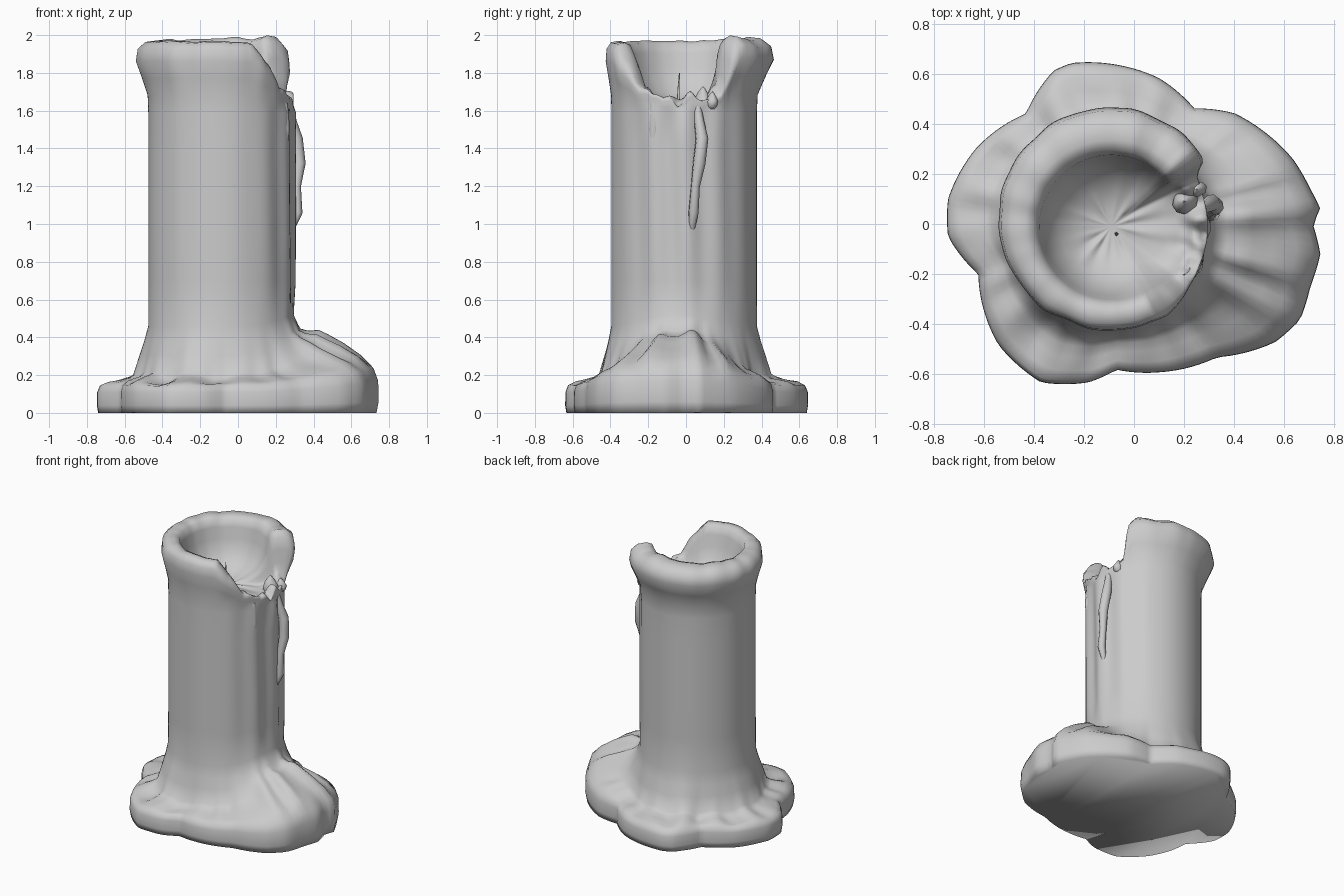
import bpy
import bmesh
import math
from mathutils import Vector, noise

cube = bpy.data.objects.get("Cube")
if cube:
    bpy.data.objects.remove(cube, do_unlink=True)

wax = bpy.data.materials.new("grey wax")
wax.use_nodes = True
wax.diffuse_color = (0.6, 0.6, 0.6, 1)
wax.node_tree.nodes["Principled BSDF"].inputs["Base Color"].default_value = wax.diffuse_color

CENTRE = Vector((-0.09, -0.01, 0))
COLUMN = 0.385
STEPS = 144
POOL = 1.61


def around(table, deg):
    """Interpolate a closed table of (angle, value) pairs."""
    table = sorted(table)
    table = [(table[-1][0] - 360, table[-1][1])] + table + [(table[0][0] + 360, table[0][1])]
    for (a, u), (b, v) in zip(table, table[1:]):
        if a <= deg <= b:
            return u + (v - u) * (deg - a) / max(b - a, 1e-6)


def finish(obj, angle):
    obj.data.materials.append(wax)
    bpy.ops.object.select_all(action='DESELECT')
    obj.select_set(True)
    bpy.context.view_layer.objects.active = obj
    bpy.ops.object.shade_smooth_by_angle(angle=math.radians(angle))


def mesh_object(name, bm, angle):
    bmesh.ops.recalc_face_normals(bm, faces=bm.faces)
    mesh = bpy.data.meshes.new(name)
    bm.to_mesh(mesh)
    bm.free()
    obj = bpy.data.objects.new(name, mesh)
    bpy.context.collection.objects.link(obj)
    finish(obj, angle)


# Outline of the melted puddle, and the rim height with its broken notch
outline = [(.74, .06), (.71, 0), (.74, -.12), (.7, -.25), (.66, -.38), (.56, -.47),
           (.33, -.53), (.1, -.59), (-.07, -.58), (-.18, -.63), (-.37, -.63),
           (-.54, -.48), (-.62, -.2), (-.74, -.05), (-.74, .1), (-.63, .3),
           (-.43, .44), (-.32, .61), (-.25, .64), (-.05, .63), (.1, .58),
           (.24, .46), (.4, .44), (.5, .38), (.63, .26), (.7, .14)]
puddle = []
for x, y in outline:
    d = Vector((x, y, 0)) - CENTRE
    puddle.append((math.degrees(math.atan2(d.y, d.x)) % 360, d.length))
rim = [(0, 1.66), (20, 1.68), (31, 1.72), (37, 1.95), (44, 2), (60, 1.98), (75, 1.99),
       (95, 1.98), (180, 1.97), (270, 1.97), (295, 1.96), (310, 1.85), (322, 1.73), (342, 1.66)]

# Skirt rows: share of the way out, height, height on the big side spill
skirt = [(.985, 0, 0), (1.01, .04, .06), (1.005, .11, .17), (.95, .145, .24), (.8, .16, .3),
         (.6, .168, .35), (.42, .18, .39), (.3, .2, .42), (.18, .3, .42), (.08, .38, .44),
         (0, .46, .52)]
# Lip rows: share of rim height, share of flare, distance in from the column
lip = [(.2, .05, 0), (.45, .5, 0), (.7, 1, 0), (.88, .85, 0), (.98, .4, .01), (1, 0, .04),
       (.96, -.1, .07), (.82, -.1, .09), (.6, 0, .11), (.4, 0, .14), (.24, 0, .18),
       (.12, 0, .24)]


def profile(deg):
    """Radius and height pairs from the foot up, over the lip and into the pool."""
    a = math.radians(deg)
    side = Vector((math.cos(a), math.sin(a), 0))
    reach = around(puddle, deg)
    top = around(rim, deg)
    spill = max(0, math.cos(a + .08)) ** 4
    whole = min(1, max(0, (top - 1.68) / .22))
    wobble = noise.noise(side * 3)
    rows = []
    for t, low, high in skirt:
        middle = math.sin(math.pi * min(t, 1))
        fold = .024 * math.sin(a * 23 + 4 * wobble) * spill * middle
        bump = .035 * noise.noise(side * 5 + Vector((0, 0, t))) * middle
        rows.append((COLUMN + (reach - COLUMN) * t, low + (high - low) * spill + fold + bump))
    # Column with shallow run marks on the spill side
    for z in (.7, .95, 1.2, 1.4, POOL - .02):
        run = .012 * spill * math.sin(a * 13 + z) + .003 * wobble
        rows.append((COLUMN + run, z))
    lump = noise.noise(side * 4)
    flare = (.06 + .03 * math.sin(a) - .006 * math.cos(a) + .012 * wobble + .008 * lump) * whole
    for share, out, inward in lip:
        r = COLUMN + flare * out - inward * (.7 + .3 * whole)
        ragged = .06 * noise.noise(side * r * 16) * (1 - whole) + .01 * lump * whole
        rows.append((r, min(2, POOL + (top + ragged - POOL) * share)))
    # Pool floor
    rows.append((.07, POOL + .015 + .02 * wobble))
    return rows


bm = bmesh.new()
rings = []
for i in range(STEPS):
    deg = i * 360 / STEPS
    a = math.radians(deg)
    rings.append([bm.verts.new(CENTRE + Vector((r * math.cos(a), r * math.sin(a), z)))
                  for r, z in profile(deg)])
floor = bm.verts.new(CENTRE + Vector((0, 0, POOL + .015)))
for i in range(STEPS):
    near, far = rings[i], rings[(i + 1) % STEPS]
    for j in range(len(near) - 1):
        bm.faces.new((near[j], far[j], far[j + 1], near[j + 1]))
    bm.faces.new((near[-1], far[-1], floor))
bm.faces.new([ring[0] for ring in rings])
mesh_object("candle_body", bm, 130)


def strand(name, points, width):
    """Tapered tube through points of x, y, z, thickness share."""
    curve = bpy.data.curves.new(name, 'CURVE')
    curve.dimensions = '3D'
    curve.bevel_depth = width
    curve.bevel_resolution = 2
    curve.use_fill_caps = True
    line = curve.splines.new('POLY')
    line.points.add(len(points) - 1)
    for p, (x, y, z, size) in zip(line.points, points):
        p.co = (x, y, z, 1)
        p.radius = size
    obj = bpy.data.objects.new(name, curve)
    bpy.context.collection.objects.link(obj)
    bpy.ops.object.select_all(action='DESELECT')
    obj.select_set(True)
    bpy.context.view_layer.objects.active = obj
    bpy.ops.object.convert(target='MESH')
    finish(bpy.context.view_layer.objects.active, 50)


# Wax runs below the notch, and the wick
strand("long_drip", [(.27, .06, 1.62, .6), (.285, .07, 1.54, .8), (.31, .085, 1.45, 1),
                     (.325, .07, 1.32, 1), (.31, .05, 1.2, .7), (.315, .04, 1.06, .8),
                     (.28, .03, .96, .4)], .034)
strand("short_drip", [(.24, -.17, 1.64, .8), (.245, -.17, 1.5, 1), (.235, -.17, 1.3, .3)], .03)
strand("wick", [(-.07, -.04, POOL - .03, 1.5), (-.07, -.04, 1.7, 1), (-.075, -.035, 1.8, .4)], .006)

# Ragged shards along the broken edge
for x, y, z, size in [(.2, .09, 1.65, .05), (.2, -.2, 1.66, .04), (.25, .14, 1.65, .035)]:
    bm = bmesh.new()
    bmesh.ops.create_icosphere(bm, subdivisions=2, radius=size)
    for v in bm.verts:
        v.co *= 1 + .3 * noise.noise(v.co * 20 + Vector((x, y, z)))
        taper = 1 - max(0, v.co.z / size) * .6
        v.co = Vector((x + v.co.x * taper, y + v.co.y * taper, z + v.co.z * 1.5))
    mesh_object("wax_shard", bm, 50)
